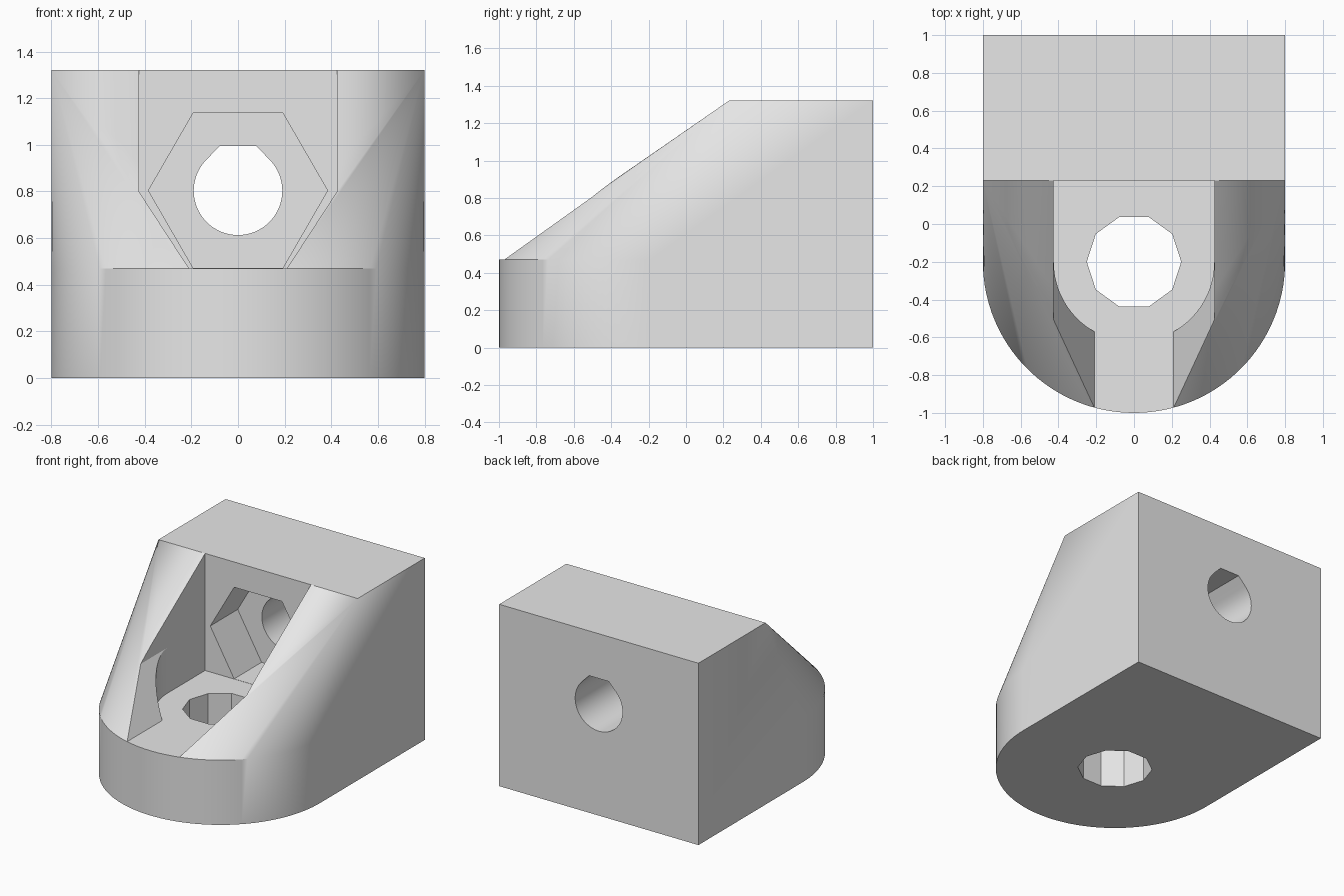
import bpy, bmesh, math
from math import cos, sin, pi, radians

cube = bpy.data.objects.get("Cube")
if cube:
    bpy.data.objects.remove(cube)

# Main dimensions
HALF_W, HEIGHT = 0.8, 1.32
BACK, WALL = 1.0, 0.23
FLOOR, AXIS_Z, BORE_Y = 0.47, 0.803, -0.2
POCKET_R = 0.425

grey = bpy.data.materials.new("plain_grey")
grey.use_nodes = True
grey.diffuse_color = (0.8, 0.8, 0.8, 1)
grey.node_tree.nodes["Principled BSDF"].inputs["Base Color"].default_value = grey.diffuse_color


def arc(cx, cy, r, start, end, n):
    angles = [radians(start + (end - start) * i / n) for i in range(n + 1)]
    return [(cx + r * cos(a), cy + r * sin(a)) for a in angles]


def make_object(name, bm):
    bmesh.ops.recalc_face_normals(bm, faces=bm.faces[:])
    mesh = bpy.data.meshes.new(name)
    bm.to_mesh(mesh)
    bm.free()
    mesh.materials.append(grey)
    obj = bpy.data.objects.new(name, mesh)
    bpy.context.collection.objects.link(obj)
    return obj


def prism(name, profile, start, end, along):
    """Extrude a 2D profile along z (profile is x, y) or y (profile is x, z)."""
    place = (lambda p, d: (p[0], p[1], d)) if along == "z" else (lambda p, d: (p[0], d, p[1]))
    bm = bmesh.new()
    rings = [[bm.verts.new(place(p, d)) for p in profile] for d in (start, end)]
    bm.faces.new(rings[0])
    bm.faces.new(rings[1])
    for i in range(len(profile)):
        j = (i + 1) % len(profile)
        bm.faces.new((rings[0][i], rings[0][j], rings[1][j], rings[1][i]))
    return make_object(name, bm)


# Body: hull of a round-nosed base plate and a tall rear block
bm = bmesh.new()
nose = arc(0, BORE_Y, HALF_W, 180, 360, 64)
for x, y in nose:
    for z in (0, FLOOR):
        bm.verts.new((x, y, z))
for x in (-HALF_W, HALF_W):
    bm.verts.new((x, BACK, 0))
    for y in (WALL, BACK):
        bm.verts.new((x, y, HEIGHT))
bmesh.ops.convex_hull(bm, input=bm.verts[:])
bmesh.ops.dissolve_limit(bm, angle_limit=radians(0.2), verts=bm.verts[:], edges=bm.edges[:])
body = make_object("corner_bracket", bm)

# Front channel with tapering lower walls
channel = [(-0.21, FLOOR), (0.21, FLOOR), (POCKET_R, 0.8), (POCKET_R, 1.5),
           (-POCKET_R, 1.5), (-POCKET_R, 0.8)]
# Round-nosed pocket above the vertical bore
pocket = arc(0, BORE_Y, POCKET_R, 180, 360, 48) + [(POCKET_R, WALL), (-POCKET_R, WALL)]
# Hexagonal nut recess, and horizontal bore with a clipped peak
nut = arc(0, AXIS_Z + 0.001, 0.384, 0, 300, 5)
bore = arc(0, AXIS_Z, 0.19, 135, 405, 48) + [(0.078, 0.995), (-0.078, 0.995)]
# Ten-sided vertical bore
screw = arc(0, BORE_Y, 0.25, 0, 324, 9)

cutters = [
    prism("channel_cutter", channel, -1.2, WALL, "y"),
    prism("pocket_cutter", pocket, FLOOR, 1.5, "z"),
    prism("nut_recess_cutter", nut, 0.1, 0.545, "y"),
    prism("horizontal_bore_cutter", bore, 0.1, 1.2, "y"),
    prism("vertical_bore_cutter", screw, -0.2, 0.6, "z"),
]

bpy.context.view_layer.objects.active = body
for cutter in cutters:
    cutter.hide_render = True
    mod = body.modifiers.new(cutter.name, "BOOLEAN")
    mod.operation = "DIFFERENCE"
    mod.solver = "EXACT"
    mod.object = cutter
    bpy.ops.object.modifier_apply(modifier=mod.name)
    bpy.data.objects.remove(cutter)

# Smooth the curved walls, keep the edges crisp
bpy.ops.object.select_all(action="DESELECT")
body.select_set(True)
bpy.ops.object.shade_smooth_by_angle(angle=radians(30))
